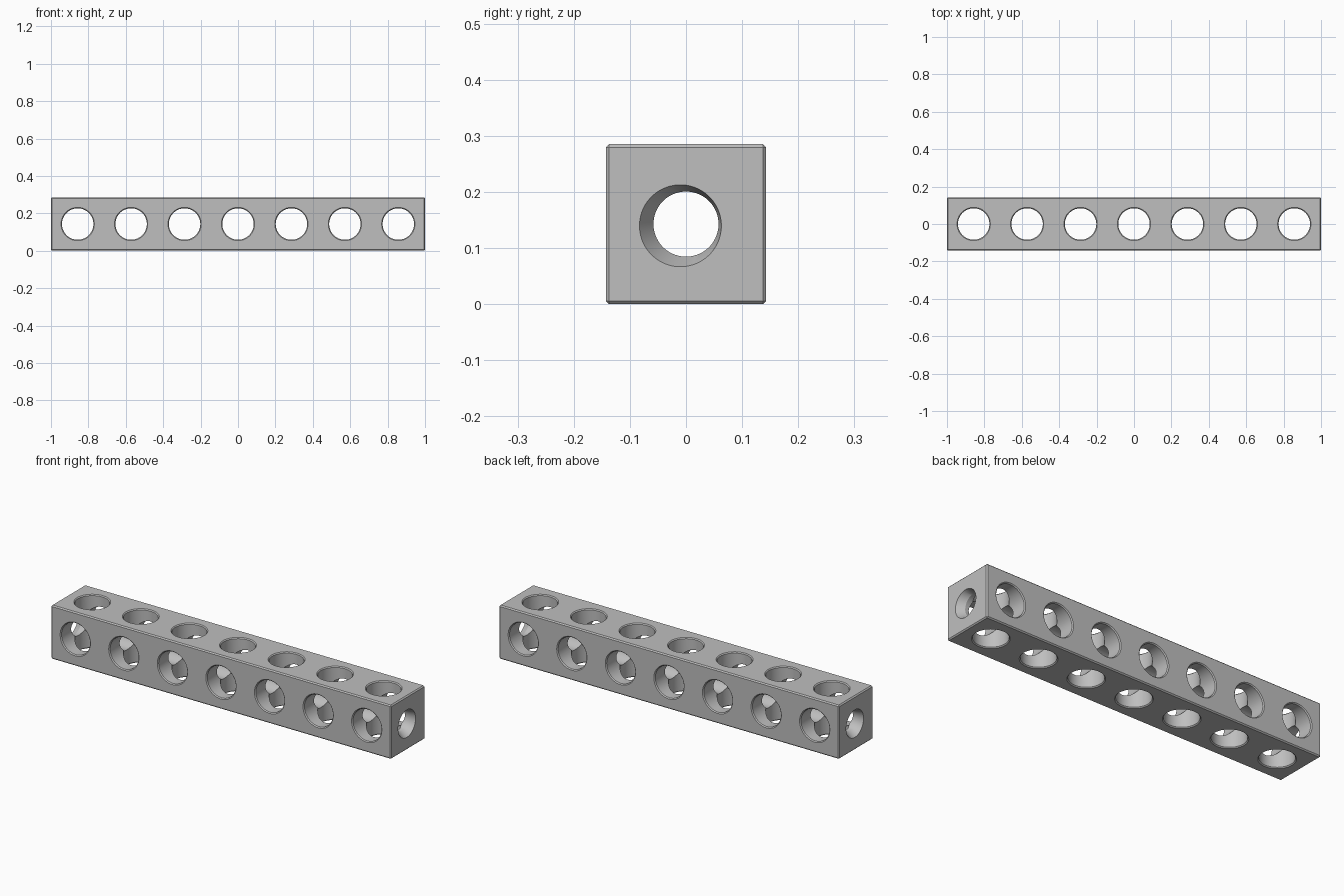
import bpy, bmesh, math

cube = bpy.data.objects.get("Cube")
if cube:
    bpy.data.objects.remove(cube, do_unlink=True)

COUNT = 7
PITCH = 2 / COUNT          # hole spacing, also the width and height of the beam
HALF = PITCH / 2
HOLE_R = 0.084
RIM = 0.005
SIDES = 64

grey = bpy.data.materials.new("plain grey")
grey.use_nodes = True
colour = (0.52, 0.52, 0.52, 1)
grey.diffuse_color = colour
grey.node_tree.nodes["Principled BSDF"].inputs["Base Color"].default_value = colour


def make_object(name, bm):
    bmesh.ops.recalc_face_normals(bm, faces=bm.faces)
    mesh = bpy.data.meshes.new(name)
    bm.to_mesh(mesh)
    bm.free()
    mesh.materials.append(grey)
    obj = bpy.data.objects.new(name, mesh)
    bpy.context.collection.objects.link(obj)
    return obj


def add_bore(bm, profile, place):
    """Loft rings of (distance, radius, side offset, up offset) along an axis."""
    rings = []
    for t, r, du, dv in profile:
        ring = []
        for i in range(SIDES):
            a = math.tau * (i + 0.5) / SIDES
            ring.append(bm.verts.new(place(t, du + r * math.cos(a), dv + r * math.sin(a))))
        rings.append(ring)
    for a, b in zip(rings, rings[1:]):
        for i in range(SIDES):
            j = (i + 1) % SIDES
            bm.faces.new((a[i], a[j], b[j], b[i]))
    bm.faces.new(rings[0])
    bm.faces.new(rings[-1])


# Square beam with slightly chamfered edges
bm = bmesh.new()
bmesh.ops.create_cube(bm, size=1)
for v in bm.verts:
    v.co.x *= 2
    v.co.y *= PITCH
    v.co.z = (v.co.z + 0.5) * PITCH
bmesh.ops.bevel(bm, geom=bm.edges[:], offset=0.006, segments=1, affect='EDGES')
beam = make_object("drilled_beam", bm)

# Cross holes with chamfered rims, upright and front to back
far = 0.02
side = [(HALF - RIM, HOLE_R, 0, 0), (HALF + far, HOLE_R + RIM + far, 0, 0)]
cross = [(-t, r, u, v) for t, r, u, v in reversed(side)] + side
centres = [(i - (COUNT - 1) / 2) * PITCH for i in range(COUNT)]

upright = bmesh.new()
depthwise = bmesh.new()
for cx in centres:
    add_bore(upright, cross, lambda t, u, v: (cx + u, v, HALF + t))
    add_bore(depthwise, cross, lambda t, u, v: (cx + u, t, HALF + v))

# Lengthwise bore with a slightly offset countersink at each end
end = [(0.962, 0.058, 0, 0), (1.0, 0.073, -0.01, -0.003), (1.03, 0.073, -0.01, -0.003)]
lengthwise = bmesh.new()
add_bore(lengthwise, [(-t, r, -u, v) for t, r, u, v in reversed(end)] + end,
         lambda t, u, v: (t, u, HALF + v))

# Cut the bores
bpy.context.view_layer.objects.active = beam
for name, bm in (("upright_cutter", upright), ("depth_cutter", depthwise),
                 ("length_cutter", lengthwise)):
    cutter = make_object(name, bm)
    cutter.hide_render = True
    mod = beam.modifiers.new(name, 'BOOLEAN')
    mod.operation = 'DIFFERENCE'
    mod.solver = 'EXACT'
    mod.object = cutter
    bpy.ops.object.modifier_apply(modifier=mod.name)
    bpy.data.objects.remove(cutter, do_unlink=True)

# One colour, smooth bores and crisp edges
beam.data.materials.clear()
beam.data.materials.append(grey)
for p in beam.data.polygons:
    p.material_index = 0
bpy.ops.object.select_all(action='DESELECT')
beam.select_set(True)
bpy.ops.object.shade_smooth_by_angle(angle=math.radians(20))
